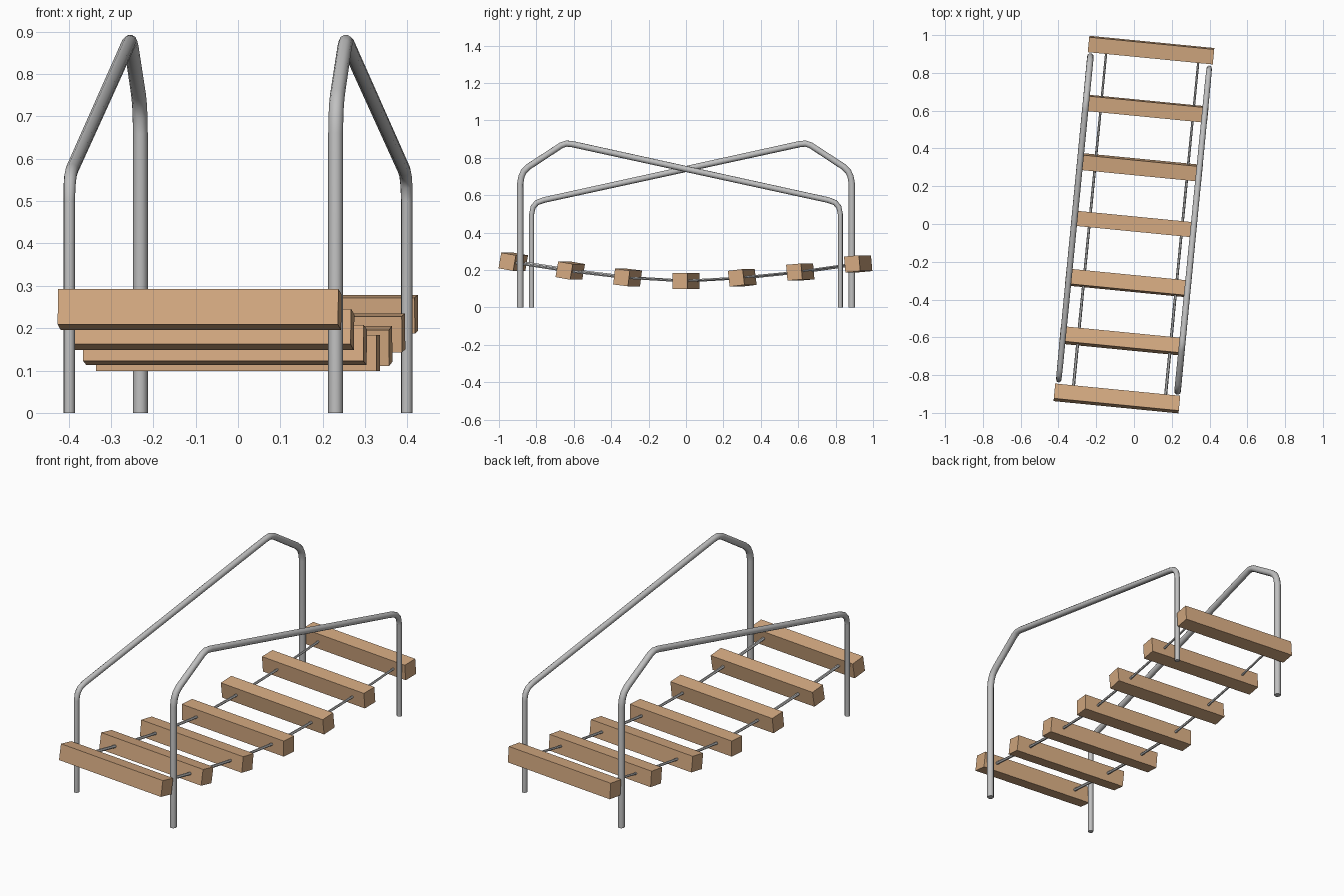
import bpy, math
from mathutils import Matrix, Vector

if "Cube" in bpy.data.objects:
    bpy.data.objects.remove(bpy.data.objects["Cube"])

TURN = Matrix.Rotation(math.radians(-5.6), 4, 'Z')   # whole bridge sits slightly turned


def material(name, col):
    m = bpy.data.materials.new(name)
    m.diffuse_color = (*col, 1)
    m.use_nodes = True
    m.node_tree.nodes["Principled BSDF"].inputs["Base Color"].default_value = m.diffuse_color
    return m


wood = material("warm_wood", (0.66, 0.40, 0.22))
metal = material("grey_metal", (0.53, 0.53, 0.53))


def tube(name, pts, radii, res):
    """Round bar along a path, converted to a smooth mesh."""
    cu = bpy.data.curves.new(name, 'CURVE')
    cu.dimensions = '3D'
    cu.bevel_depth = 1.0
    cu.bevel_resolution = res
    cu.use_fill_caps = True
    sp = cu.splines.new('POLY')
    sp.points.add(len(pts) - 1)
    for p, co, r in zip(sp.points, pts, radii):
        p.co = (*(TURN @ Vector(co)), 1)
        p.radius = r
    ob = bpy.data.objects.new(name, cu)
    bpy.context.collection.objects.link(ob)
    bpy.ops.object.select_all(action='DESELECT')
    ob.select_set(True)
    bpy.context.view_layer.objects.active = ob
    bpy.ops.object.convert(target='MESH')
    ob = bpy.context.object
    ob.data.materials.clear()
    ob.data.materials.append(metal)
    bpy.ops.object.shade_smooth_by_angle(angle=math.radians(50))
    return ob


# Sagging planks: (distance along bridge, height, tilt in degrees)
planks = [(-0.928, 0.244, -10), (-0.622, 0.197, -10), (-0.314, 0.160, -7),
          (0.0, 0.141, 0), (0.302, 0.158, 7), (0.614, 0.189, 5), (0.925, 0.233, 5)]
for i, (v, z, tilt) in enumerate(planks):
    bpy.ops.mesh.primitive_cube_add(size=1)
    ob = bpy.context.object
    ob.name = f"plank_{i + 1}"
    ob.data.transform(TURN @ Matrix.Translation((0, v, z))
                      @ Matrix.Rotation(math.radians(tilt), 4, 'X')
                      @ Matrix.Diagonal((0.665, 0.08, 0.085, 1)))
    ob.data.materials.append(wood)

# Connecting rods through the planks
for side, u in (("left", -0.235), ("right", 0.255)):
    tube(f"{side}_connecting_rod", [(u, v, z) for v, z, _ in planks],
         [0.008, 0.008, 0.007, 0.007, 0.007, 0.006, 0.006], 1)

# Handrails: high shoulder at one end, sloping to a low bend at the other
profile = [(-0.86, 0.0, 0.0175), (-0.86, 0.66, 0.0175), (-0.853, 0.70, 0.0175),
           (-0.840, 0.728, 0.0175), (-0.815, 0.752, 0.0175),
           (-0.640, 0.866, 0.017), (-0.612, 0.876, 0.017), (-0.580, 0.873, 0.017),
           (0.795, 0.574, 0.0155), (0.832, 0.560, 0.015), (0.852, 0.537, 0.0145),
           (0.86, 0.50, 0.0135), (0.86, 0.0, 0.0135)]
for side, s in (("right", 1), ("left", -1)):
    tube(f"{side}_handrail", [(0.316 * s, v * s, z) for v, z, _ in profile],
         [r for *_, r in profile], 3)
